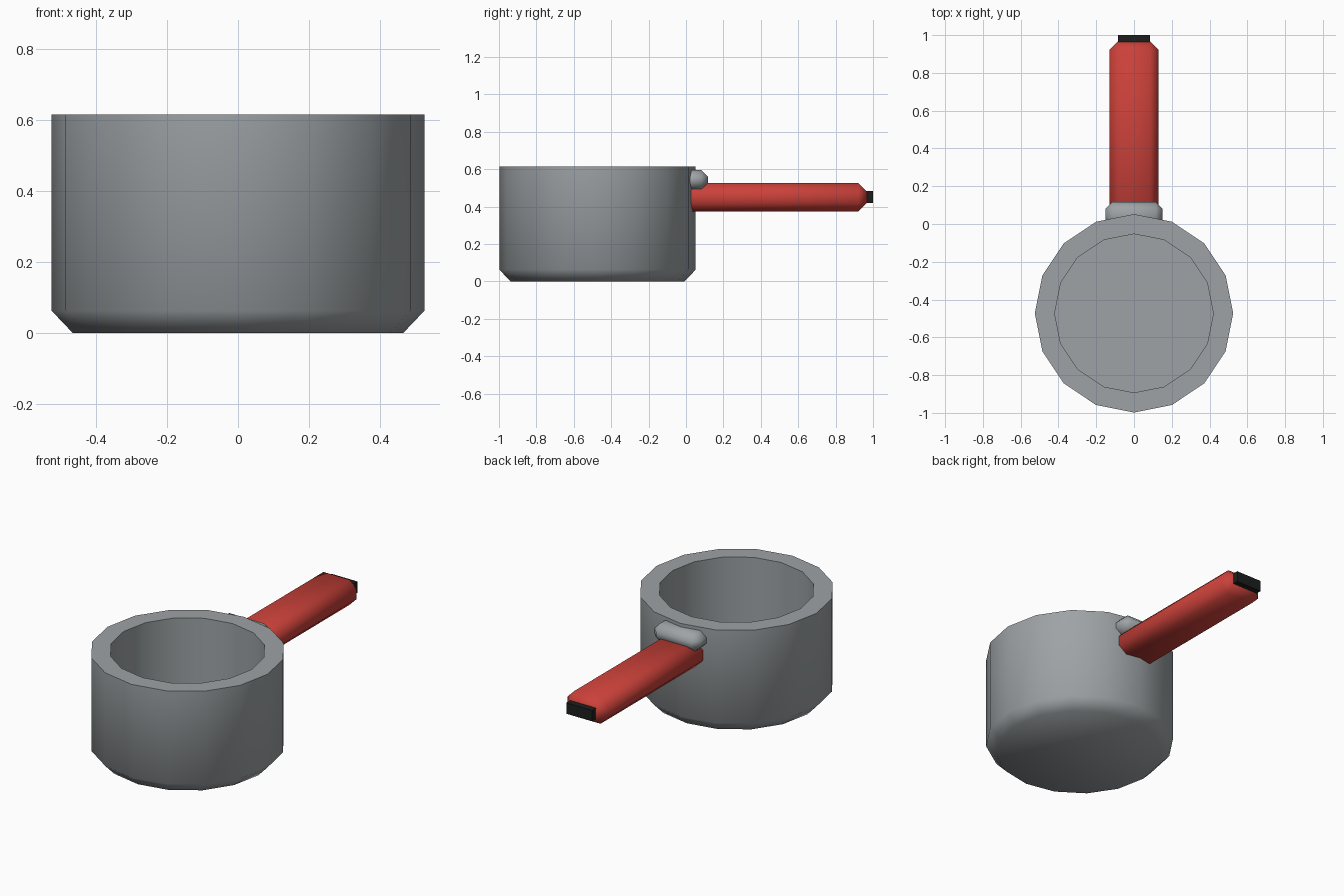
import bpy, bmesh, math

if "Cube" in bpy.data.objects:
    bpy.data.objects.remove(bpy.data.objects["Cube"], do_unlink=True)


def material(name, rgb):
    m = bpy.data.materials.new(name)
    m.use_nodes = True
    m.diffuse_color = (*rgb, 1)
    m.node_tree.nodes["Principled BSDF"].inputs["Base Color"].default_value = (*rgb, 1)
    return m


def finish(name, bm, mat):
    bmesh.ops.recalc_face_normals(bm, faces=bm.faces)
    mesh = bpy.data.meshes.new(name)
    bm.to_mesh(mesh)
    bm.free()
    mesh.materials.append(mat)
    obj = bpy.data.objects.new(name, mesh)
    bpy.context.collection.objects.link(obj)
    bpy.ops.object.select_all(action="DESELECT")
    obj.select_set(True)
    bpy.context.view_layer.objects.active = obj
    bpy.ops.object.shade_smooth_by_angle(angle=math.radians(60))
    return obj


def box(name, low, high, mat, chamfer=0):
    """Box between two corners, with all edges optionally chamfered."""
    bm = bmesh.new()
    bmesh.ops.create_cube(bm, size=1)
    for v in bm.verts:
        v.co = [h if c > 0 else l for c, l, h in zip(v.co, low, high)]
    if chamfer:
        bmesh.ops.bevel(bm, geom=bm.edges[:], offset=chamfer, segments=1,
                        affect="EDGES", profile=0.5)
    return finish(name, bm, mat)


def lathe(name, profile, sides, centre_y, mat):
    """Stack of rings through (radius, height) points, closed at both ends."""
    bm = bmesh.new()
    rings = []
    for r, z in profile:
        angles = [math.tau * i / sides for i in range(sides)]
        rings.append([bm.verts.new((r * math.cos(a), centre_y + r * math.sin(a), z))
                      for a in angles])
    for a, b in zip(rings, rings[1:]):
        for i in range(sides):
            j = (i + 1) % sides
            bm.faces.new((a[i], a[j], b[j], b[i]))
    bm.faces.new(rings[0])
    bm.faces.new(rings[-1])
    return finish(name, bm, mat)


steel = material("grey steel", (0.34, 0.365, 0.38))
red = material("red grip", (0.6, 0.053, 0.042))
black = material("black cap", (0.012, 0.013, 0.013))

# Pot: chamfered base, straight wall, thick rim and hollow inside
lathe("pot_body", [(0.465, 0), (0.525, 0.063), (0.525, 0.615), (0.42, 0.615), (0.42, 0.07)],
      16, -0.473, steel)

# Handle with its end cap and the bracket above its root
box("handle_grip", (-0.13, -0.03, 0.375), (0.13, 0.967, 0.525), red, 0.045)
box("handle_cap", (-0.085, 0.93, 0.419), (0.085, 1.0, 0.484), black)
box("handle_bracket", (-0.15, -0.03, 0.49), (0.15, 0.117, 0.595), steel, 0.036)
